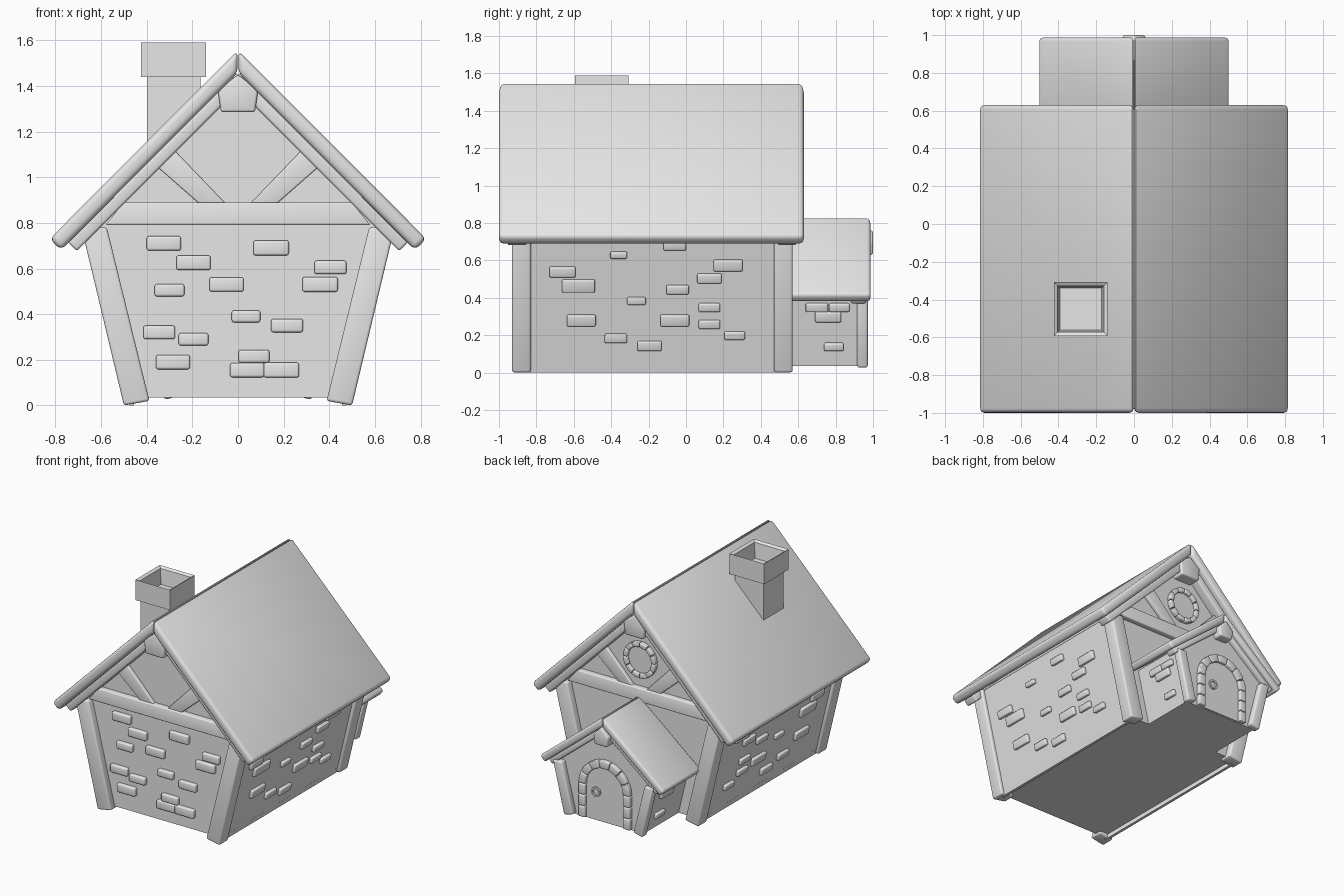
import bpy, bmesh, math
from mathutils import Matrix, Vector

cube = bpy.data.objects.get("Cube")
if cube:
    bpy.data.objects.remove(cube, do_unlink=True)

GREY = (0.8, 0.8, 0.8, 1)
plaster = bpy.data.materials.new("plain_grey")
plaster.use_nodes = True
plaster.diffuse_color = GREY
plaster.node_tree.nodes["Principled BSDF"].inputs["Base Color"].default_value = GREY
parts = []
LEAN = 0.239          # outward lean of walls and posts per unit of height


def finish(name, bm, bevel=0.0):
    """Round the edges and turn the bmesh into an object."""
    bmesh.ops.recalc_face_normals(bm, faces=bm.faces)
    if bevel:
        bmesh.ops.bevel(bm, geom=bm.edges[:], offset=bevel, segments=3,
                        profile=0.5, affect='EDGES', clamp_overlap=True)
    mesh = bpy.data.meshes.new(name)
    bm.to_mesh(mesh)
    bm.free()
    mesh.materials.append(plaster)
    obj = bpy.data.objects.new(name, mesh)
    bpy.context.collection.objects.link(obj)
    parts.append(obj)
    return obj


def prism(name, outline, y0, y1, bevel=0.0, side=1):
    """Extrude an x-z outline from y0 to y1."""
    bm = bmesh.new()
    face = bm.faces.new([bm.verts.new((side * x, y0, z)) for x, z in outline])
    new = bmesh.ops.extrude_face_region(bm, geom=[face])["geom"]
    verts = [v for v in new if isinstance(v, bmesh.types.BMVert)]
    bmesh.ops.translate(bm, verts=verts, vec=(0, y1 - y0, 0))
    return finish(name, bm, bevel)


def box(name, centre, size, tilt=0.0, bevel=0.0):
    bm = bmesh.new()
    bmesh.ops.create_cube(bm, size=1)
    bm.transform(Matrix.Translation(centre) @ Matrix.Rotation(tilt, 4, 'Y')
                 @ Matrix.Diagonal((*size, 1)))
    return finish(name, bm, bevel)


def slab(name, apex, slope, eave, thick, y0, y1, bevel):
    """Pair of sloping boards meeting at the ridge."""
    n = Vector((slope, 1)).normalized()
    top = Vector((eave, apex - slope * eave))
    outline = [(0.002, apex), top, top - n * thick, (0.002, apex - thick / n.y)]
    for side, word in ((1, "left"), (-1, "right")):
        prism(f"{word}_{name}", outline, y0, y1, bevel, side)


def walls(name, foot, apex, slope, bottom, y0, y1):
    """Leaning walls with a gable on top."""
    x = (foot + LEAN * apex) / (1 + LEAN * slope)
    z = apex - slope * x
    low = foot + LEAN * bottom
    prism(name, [(-low, bottom), (low, bottom), (x, z), (0, apex), (-x, z)], y0, y1)


def posts(name, foot, width, bottom, top, y0, y1):
    a, b = foot + LEAN * bottom, foot + LEAN * top
    outline = [(a - width, bottom + 0.02), (a, bottom), (b, top), (b - width, top)]
    for side, word in ((1, "left"), (-1, "right")):
        prism(f"{word}_{name}", outline, y0, y1, 0.012, side)


def ridge_beam(name, half, low, shoulder, peak, y0, y1):
    prism(name, [(-half * 0.85, low), (half * 0.85, low), (half, shoulder),
                 (0, peak), (-half, shoulder)], y0, y1, 0.012)


def stone_arc(name, cz, r0, r1, start, end, count, y0, y1):
    """Wedge stones around a centre on x = 0."""
    step = (end - start) / count
    for i in range(count):
        a, b = start + (i + 0.03) * step, start + (i + 0.97) * step
        m = (a + b) / 2
        outline = [(r * math.cos(t), cz + r * math.sin(t))
                   for r, t in ((r0, a), (r1, a), (r1, m), (r1, b), (r0, b), (r0, m))]
        prism(name, outline, y0, y1, 0.006)


def disc(name, x, z, radius, y0, y1, sides=24):
    prism(name, [(x + radius * math.cos(i * math.tau / sides),
                  z + radius * math.sin(i * math.tau / sides))
                 for i in range(sides)], y0, y1)


# House body, roof and timber frame
walls("house_walls", 0.475, 1.43, 1, 0.035, -0.88, 0.52)
slab("house_roof", 1.555, 1, 0.825, 0.07, -1.0, 0.63, 0.024)
ridge_beam("house_ridge_beam", 0.088, 1.285, 1.38, 1.45, -0.98, 0.61)
for end, y0, y1 in (("front", -0.955, -0.85), ("back", 0.49, 0.59)):
    slab(f"{end}_barge_board", 1.46, 1, 0.745, 0.055, y0, y1, 0.012)
for end, y0, y1 in (("front", -0.93, -0.83), ("back", 0.47, 0.57)):
    posts(f"{end}_post", 0.5, 0.112, 0, 0.78, y0, y1)
for end, y0, y1 in (("front", -0.92, -0.86), ("back", 0.5, 0.56)):
    prism(f"{end}_cross_beam", [(-0.58, 0.79), (0.58, 0.79), (0.5, 0.89), (-0.5, 0.89)],
          y0, y1, 0.008)
for end, y0, y1 in (("front", -0.905, -0.87), ("back", 0.51, 0.545)):
    for side in (1, -1):
        prism(f"{end}_brace", [(0.05, 0.88), (0.165, 0.88), (0.37, 1.06), (0.29, 1.13)],
              y0, y1, 0.006, side)
for side in (1, -1):
    prism("side_sill", [(0.455, 0), (0.475, 0), (0.485, 0.04), (0.46, 0.04)],
          -0.86, 0.5, 0, side)

# Chimney with a hollow cap
box("chimney_shaft", (-0.282, -0.452, 1.22), (0.235, 0.235, 0.48))
bm = bmesh.new()
bmesh.ops.create_cube(bm, size=1)
bm.transform(Matrix.Translation((-0.282, -0.45, 1.515))
             @ Matrix.Diagonal((0.285, 0.285, 0.15, 1)))
bm.normal_update()
top = max(bm.faces, key=lambda f: f.calc_center_median().z)
for inset, drop in ((0.028, 0.012), (0.018, 0.11)):
    bmesh.ops.inset_region(bm, faces=[top], thickness=inset)
    bmesh.ops.translate(bm, verts=top.verts[:], vec=(0, 0, -drop))
finish("chimney_cap", bm)

# Porch body, roof and timber frame
walls("porch_walls", 0.295, 0.75, 0.81, 0.035, 0.5, 0.93)
slab("porch_roof", 0.83, 0.81, 0.508, 0.055, 0.54, 0.987, 0.018)
slab("porch_barge_board", 0.762, 0.81, 0.45, 0.04, 0.88, 0.962, 0.01)
posts("porch_post", 0.315, 0.075, 0.025, 0.41, 0.915, 0.972)
ridge_beam("porch_ridge_beam", 0.062, 0.63, 0.7, 0.765, 0.86, 1.0)

# Arched door with stone surround and ring handle
prism("door", [(-0.16, 0.04), (0.16, 0.04)]
      + [(0.16 * math.cos(i * math.pi / 12), 0.29 + 0.16 * math.sin(i * math.pi / 12))
         for i in range(13)], 0.92, 0.938)
stone_arc("arch_stone", 0.29, 0.155, 0.21, 0, math.pi, 7, 0.91, 0.962)
for side in (1, -1):
    for i in range(3):
        box("jamb_stone", (side * 0.183, 0.936, 0.083 + i * 0.083),
            (0.055, 0.052, 0.078), 0, 0.006)
bm = bmesh.new()
ring = [[bm.verts.new((0.075 + r * math.cos(i * math.tau / 16), y,
                       0.25 + r * math.sin(i * math.tau / 16))) for i in range(16)]
        for r, y in ((0.036, 0.935), (0.036, 0.95), (0.024, 0.95), (0.024, 0.935))]
for j in range(4):
    for i in range(16):
        k, n = (j + 1) % 4, (i + 1) % 16
        bm.faces.new((ring[j][i], ring[j][n], ring[k][n], ring[k][i]))
finish("door_handle", bm)

# Round window in the back gable
disc("window_pane", 0, 1.09, 0.1, 0.51, 0.53)
stone_arc("window_stone", 1.09, 0.098, 0.132, 0, math.tau, 12, 0.51, 0.552)

# Raised bricks on the front wall: x, z, width
front = [(-.325, .71, .15), (-.195, .625, .15), (.145, .69, .155), (.405, .605, .14),
         (.36, .53, .155), (-.05, .53, .15), (-.3, .505, .13), (.035, .39, .125),
         (.215, .35, .14), (-.345, .32, .14), (-.195, .29, .13), (-.285, .19, .15),
         (.07, .215, .135), (.04, .155, .15), (.19, .155, .155)]
for x, z, w in front:
    box("front_brick", (x, -0.882, z), (w, 0.05, w * 0.42), 0, 0.01)

# Raised bricks on the leaning side walls: y, z, width
sides = [(-.66, .54, .14), (-.575, .465, .175), (-.56, .28, .155), (-.375, .185, .12),
         (-.195, .145, .13), (-.265, .385, .1), (-.045, .445, .12), (-.06, .28, .155),
         (.125, .505, .13), (.225, .575, .155), (.125, .35, .115), (.125, .26, .115),
         (.26, .2, .11), (-.36, .63, .09), (-.06, .68, .12)]
porch = [(.76, .3, .14), (.82, .35, .11), (.7, .35, .12), (.79, .14, .105)]
for name, foot, bricks in (("side_brick", 0.475, sides), ("porch_brick", 0.295, porch)):
    for y, z, w in bricks:
        for side in (1, -1):
            box(name, (side * (foot + LEAN * z), y, z), (0.045, w, w * 0.4),
                side * math.atan(LEAN), 0.008)

# Smooth the rounded edges, keep corners crisp
bpy.ops.object.select_all(action='DESELECT')
for obj in parts:
    obj.select_set(True)
bpy.context.view_layer.objects.active = parts[0]
bpy.ops.object.shade_smooth_by_angle(angle=math.radians(40))
